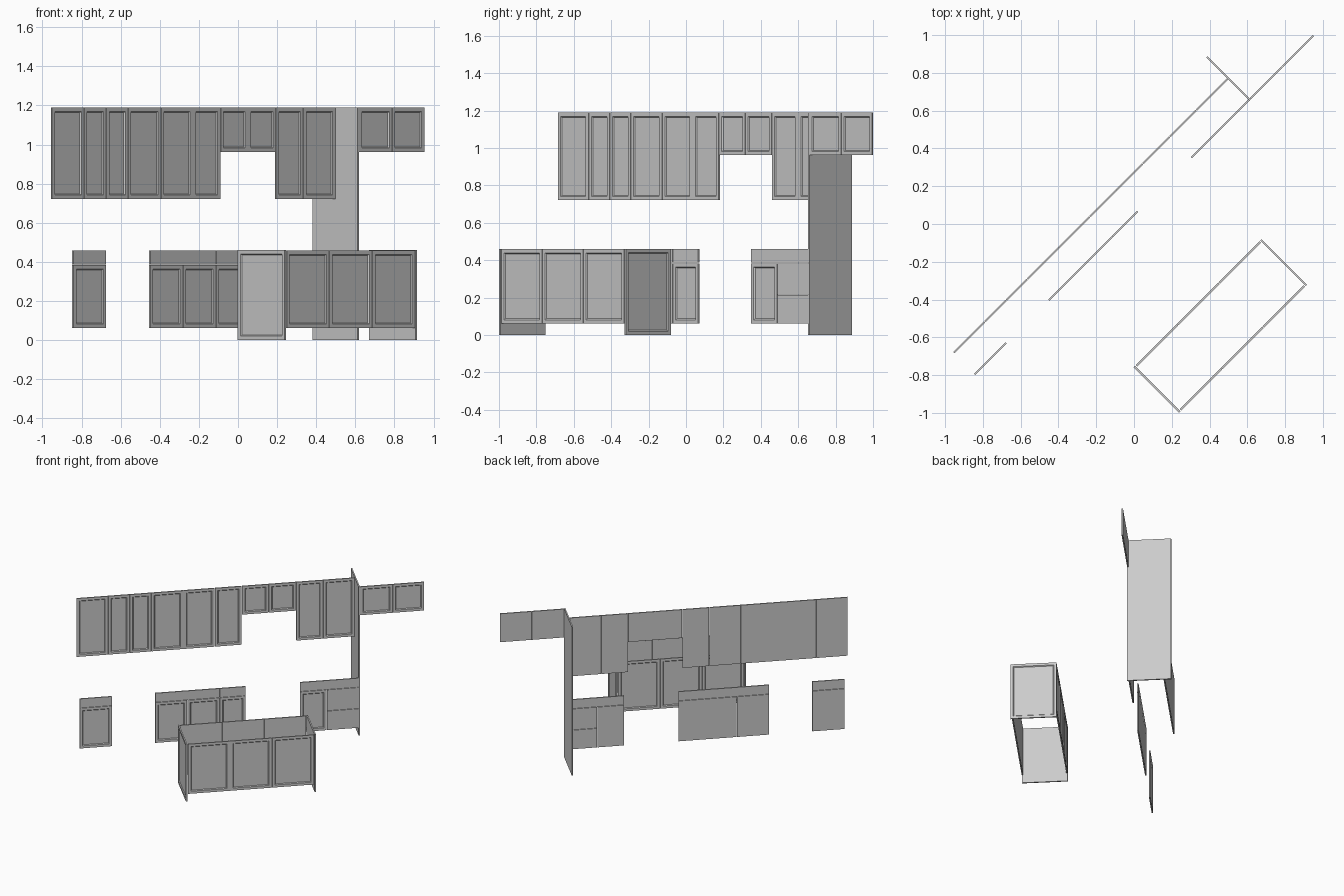
import bpy, bmesh, math
from mathutils import Matrix

if "Cube" in bpy.data.objects:
    bpy.data.objects.remove(bpy.data.objects["Cube"])

# Kitchen fronts laid out along a 45 degree run.
# s = x + y runs along the wall, d = x - y points out into the room.
R2 = math.sqrt(2)
T = 0.01      # board thickness
GAP = 0.003   # reveal between neighbouring fronts
FRONT, BACK, NEAR, FAR = 45, 225, -45, 135


def panel(name, s, d, z0, z1, width, angle, recessed=True):
    """Board centred on (s, d), front surface facing local -y."""
    bm = bmesh.new()
    h = z1 - z0
    bmesh.ops.create_cube(bm, size=1, matrix=Matrix.Translation((0, T / 2, h / 2))
                          @ Matrix.Diagonal((width, T, h, 1)))
    if recessed:
        bm.normal_update()
        face = min(bm.faces, key=lambda f: f.calc_center_median().y)
        bmesh.ops.inset_region(bm, faces=[face], thickness=0.028, depth=0)
        bmesh.ops.inset_region(bm, faces=[face], thickness=0.008, depth=-0.006)
    mesh = bpy.data.meshes.new(name)
    bm.to_mesh(mesh)
    bm.free()
    ob = bpy.data.objects.new(name, mesh)
    ob.location = ((s + d) / 2, (s - d) / 2, z0)
    ob.rotation_euler.z = math.radians(angle)
    bpy.context.collection.objects.link(ob)
    return ob


def row(name, xs, d, z0, z1, recessed=True, angle=FRONT):
    """Neighbouring fronts between successive x positions on line d."""
    for i, (a, b) in enumerate(zip(xs, xs[1:])):
        panel(f"{name}_{i + 1}", a + b - d, d, z0 + GAP / 2, z1 - GAP / 2,
              (b - a) * R2 - GAP, angle, recessed)


TOP, TALL, SHORT = 1.19, 0.72, 0.96
WALL, BASE = -0.265, -0.041

# Wall cabinet doors
row("wall_door_left", [-0.951, -0.786, -0.673, -0.561, -0.393, -0.230, -0.089], WALL, TALL, TOP)
row("hood_door", [-0.089, 0.051, 0.194], WALL, SHORT, TOP)
row("wall_door_right", [0.194, 0.334, 0.499], WALL, TALL, TOP)
row("fridge_top_door", [0.618, 0.789, 0.954], BASE, SHORT, TOP)

# Tall side panel beside the fridge space
panel("tall_side_panel", 1.264, -0.27, 0, TOP, 0.459 / R2, NEAR, False)

# Base cabinets: flat drawer fronts over framed doors
LOW, MID, HIGH = 0.06, 0.385, 0.46
row("base_left_door", [-0.842, -0.673], BASE, LOW, MID)
row("base_left_drawer", [-0.842, -0.673], BASE, MID, HIGH, False)
row("sink_door", [-0.449, -0.281, -0.112, 0.024], BASE, LOW, MID)
row("sink_drawer", [-0.449, -0.112, 0.024], BASE, MID, HIGH, False)
row("base_right_door", [0.306, 0.446], BASE, LOW, MID)
row("base_right_drawer_top", [0.306, 0.612], BASE, MID, HIGH, False)
row("base_right_drawer_mid", [0.446, 0.612], BASE, 0.215, MID, False)
row("base_right_drawer_low", [0.446, 0.612], BASE, LOW, 0.215, False)

# Island: doors on both long sides, full height framed end panels
S0, S1, D0, D1 = -0.76, 0.595, 0.757, 1.237
for label, d, ang in (("front", D1, FRONT), ("back", D0, BACK)):
    a, b = (S0 + 2 * T + d) / 2, (S1 - 2 * T + d) / 2
    row(f"island_{label}_door", [a + (b - a) * i / 3 for i in range(4)], d, LOW, HIGH, angle=ang)
for label, s, ang in (("near", S0, NEAR), ("far", S1, FAR)):
    panel(f"island_{label}_end", s, (D0 + D1) / 2, 0, HIGH, (D1 - D0) / R2, ang)
